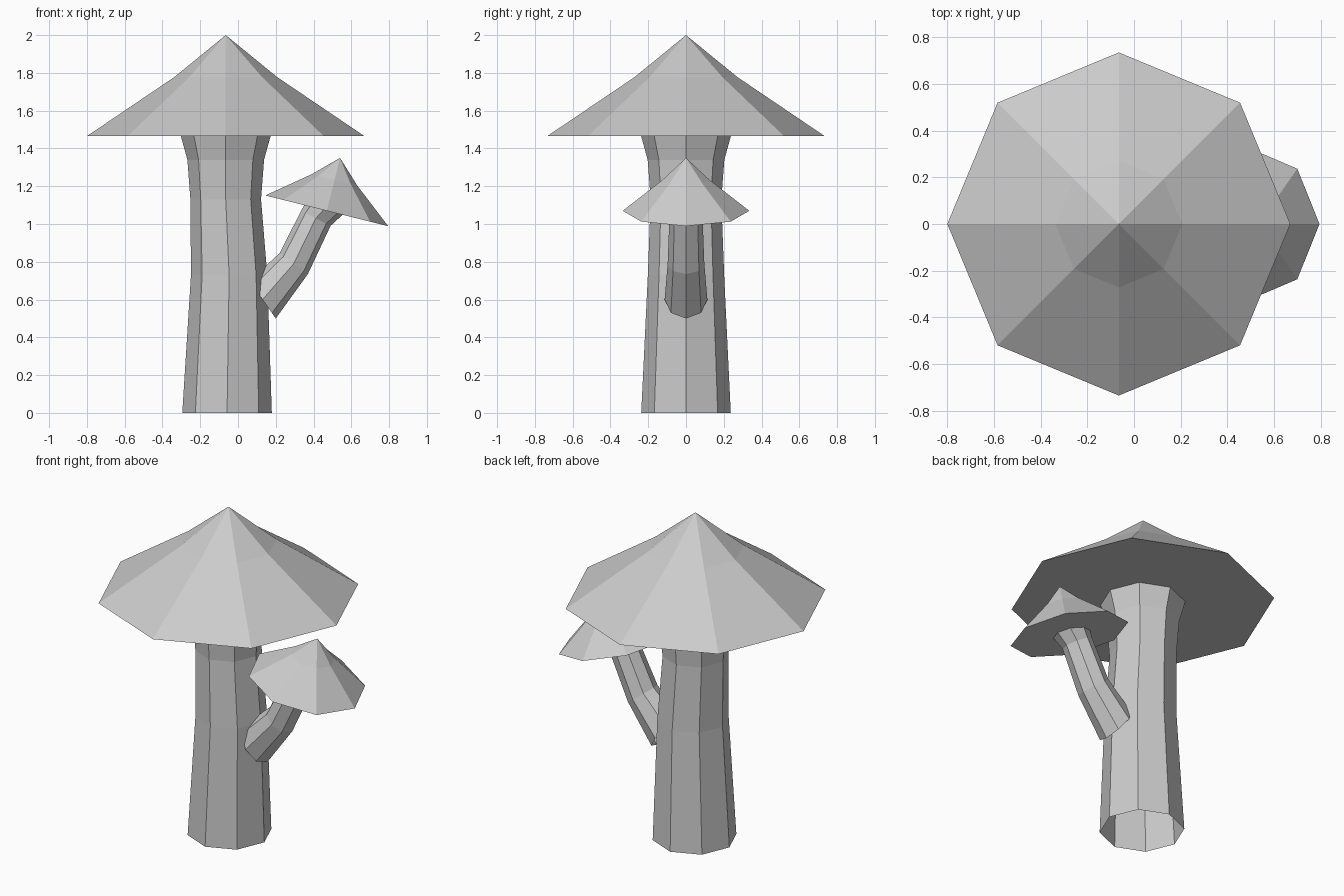
import bpy, bmesh
from math import sin, cos, pi
from mathutils import Vector

if "Cube" in bpy.data.objects:
    bpy.data.objects.remove(bpy.data.objects["Cube"])

SIDES = 8


def ring(bm, cx, cz, tx, tz, width):
    """Octagon on the y=0 symmetry plane; (tx, tz) points to its +x corner."""
    return [bm.verts.new((cx + tx * cos(a), width * sin(a), cz + tz * cos(a)))
            for a in (2 * pi * i / SIDES for i in range(SIDES))]


def bridge(bm, lower, upper):
    for i in range(SIDES):
        j = (i + 1) % SIDES
        bm.faces.new((lower[i], lower[j], upper[j], upper[i]))


def finish(bm, name):
    mesh = bpy.data.meshes.new(name)
    bm.to_mesh(mesh)
    bm.free()
    obj = bpy.data.objects.new(name, mesh)
    bpy.context.collection.objects.link(obj)
    return obj


def stem(name, sections):
    """Open tube through the given octagon sections."""
    bm = bmesh.new()
    rings = [ring(bm, *s) for s in sections]
    for lower, upper in zip(rings, rings[1:]):
        bridge(bm, lower, upper)
    return finish(bm, name)


def cap(name, centre, apex, radius):
    """Slightly flared cone with a flat underside, tilted along its axis."""
    bm = bmesh.new()
    c, a = Vector((centre[0], 0, centre[1])), Vector((apex[0], 0, apex[1]))
    axis = (a - c).normalized()
    side = Vector((axis.z, 0, -axis.x))
    mid = c.lerp(a, 0.585)
    rim = ring(bm, c.x, c.z, side.x * radius, side.z * radius, radius)
    r = radius * 0.37
    fold = ring(bm, mid.x, mid.z, side.x * r, side.z * r, r)
    bridge(bm, rim, fold)
    tip = bm.verts.new(a)
    for i in range(SIDES):
        bm.faces.new((fold[i], fold[(i + 1) % SIDES], tip))
    bm.faces.new(rim[::-1])
    return finish(bm, name)


# Large mushroom
stem("large_stem", [
    (-0.058, 0.0, 0.237, 0, 0.237),
    (-0.047, 0.73, 0.202, 0, 0.202),
    (-0.065, 1.13, 0.187, 0, 0.187),
    (-0.065, 1.34, 0.203, 0, 0.203),
    (-0.065, 1.467, 0.238, 0, 0.238),
])
cap("large_cap", (-0.065, 1.465), (-0.065, 2.0), 0.735)

# Small mushroom branching from the large stem
stem("small_stem", [
    (0.13, 0.60, 0.07, -0.10, 0.113),
    (0.295, 0.79, 0.075, -0.055, 0.097),
    (0.412, 1.03, 0.078, -0.04, 0.088),
    (0.453, 1.075, 0.102, -0.025, 0.105),
])
cap("small_cap", (0.47, 1.07), (0.54, 1.35), 0.335)
